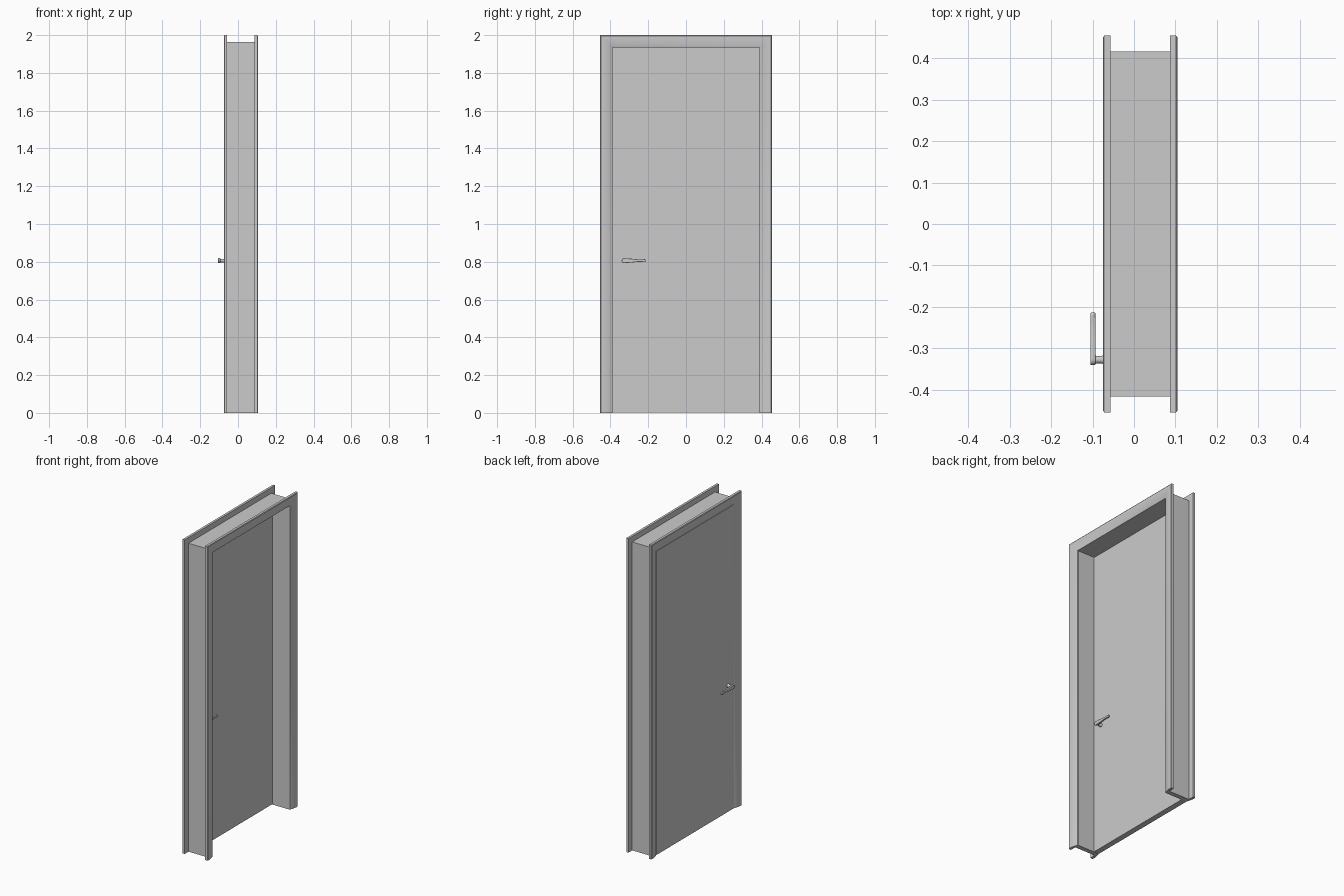
import bpy, bmesh, math

if "Cube" in bpy.data.objects:
    bpy.data.objects.remove(bpy.data.objects["Cube"])


def make_object(name, verts, faces, smooth=False, bevel=0):
    mesh = bpy.data.meshes.new(name)
    mesh.from_pydata(verts, [], faces)
    bm = bmesh.new()
    bm.from_mesh(mesh)
    bmesh.ops.recalc_face_normals(bm, faces=bm.faces)
    bm.to_mesh(mesh)
    bm.free()
    obj = bpy.data.objects.new(name, mesh)
    bpy.context.collection.objects.link(obj)
    if bevel:
        mod = obj.modifiers.new("Bevel", "BEVEL")
        mod.width, mod.segments = bevel, 2
    if smooth:
        bpy.ops.object.select_all(action='DESELECT')
        obj.select_set(True)
        bpy.context.view_layer.objects.active = obj
        bpy.ops.object.shade_smooth_by_angle(angle=math.radians(35))
    return obj


def loft(name, rings, **kw):
    """Join equal closed rings and cap both ends."""
    n = len(rings[0])
    verts = [p for r in rings for p in r]
    faces = [(k * n + i, k * n + (i + 1) % n, (k + 1) * n + (i + 1) % n, (k + 1) * n + i)
             for k in range(len(rings) - 1) for i in range(n)]
    faces += [tuple(range(n)), tuple(range(len(verts) - n, len(verts)))]
    return make_object(name, verts, faces, **kw)


def door_surround(name, half_w, top, profile, **kw):
    """Sweep an (inset, x) profile up, across and down with mitred corners."""
    rings = [[(x, s * (half_w - w), 0 if foot else top - w) for w, x in profile]
             for s, foot in ((-1, True), (-1, False), (1, False), (1, True))]
    return loft(name, rings, **kw)


# Jamb lining the opening
door_surround("jamb", 0.417, 1.964,
              [(0, -0.057), (0.029, -0.057), (0.029, 0.088), (0, 0.088)])

# Casings on both wall sides, thick outside and tapering inwards
section = [(0, 0), (0, 0.015), (0.004, 0.018), (0.018, 0.018),
           (0.04, 0.0145), (0.06, 0.0085), (0.065, 0.006), (0.065, 0)]
for name, base, side in (("casing_back", -0.057, -1), ("casing_front", 0.087, 1)):
    door_surround(name, 0.455, 2.0, [(w, base + side * t) for w, t in section], smooth=True)

# Door leaf
leaf_back, leaf_front = -0.066, -0.03
loft("door_leaf", [[(x, -0.389, 0.002), (x, 0.389, 0.002),
                    (x, 0.389, 1.936), (x, -0.389, 1.936)] for x in (leaf_back, leaf_front)])

# Handles on both faces
HY, HZ = -0.328, 0.806
for label, face, side in (("back", leaf_back, -1), ("front", leaf_front, 1)):
    # Round stem, flared at the leaf
    rings = []
    for d, r in ((-0.002, 0.0125), (0.006, 0.0105), (0.014, 0.009), (0.022, 0.0088), (0.03, 0.0105)):
        rings.append([(face + side * d, HY + r * math.cos(a), HZ + r * math.sin(a))
                      for a in (2 * math.pi * i / 20 for i in range(20))])
    loft("handle_stem_" + label, rings, smooth=True)

    # Lever with a round head, slim waist and slightly wider tip
    head = [(HY + 0.013 * math.cos(a), HZ + 0.013 * math.sin(a))
            for a in (math.radians(75 + 21 * i) for i in range(11))]
    lower = [(-0.29, -0.0105), (-0.255, -0.0065), (-0.235, -0.0065), (-0.218, -0.008), (-0.214, -0.005)]
    outline = head + [(y, HZ + h) for y, h in lower] + [(y, HZ - h) for y, h in reversed(lower)]
    loft("handle_lever_" + label,
         [[(face + side * d, y, z) for y, z in outline] for d in (0.0275, 0.039)],
         smooth=True, bevel=0.0018)
